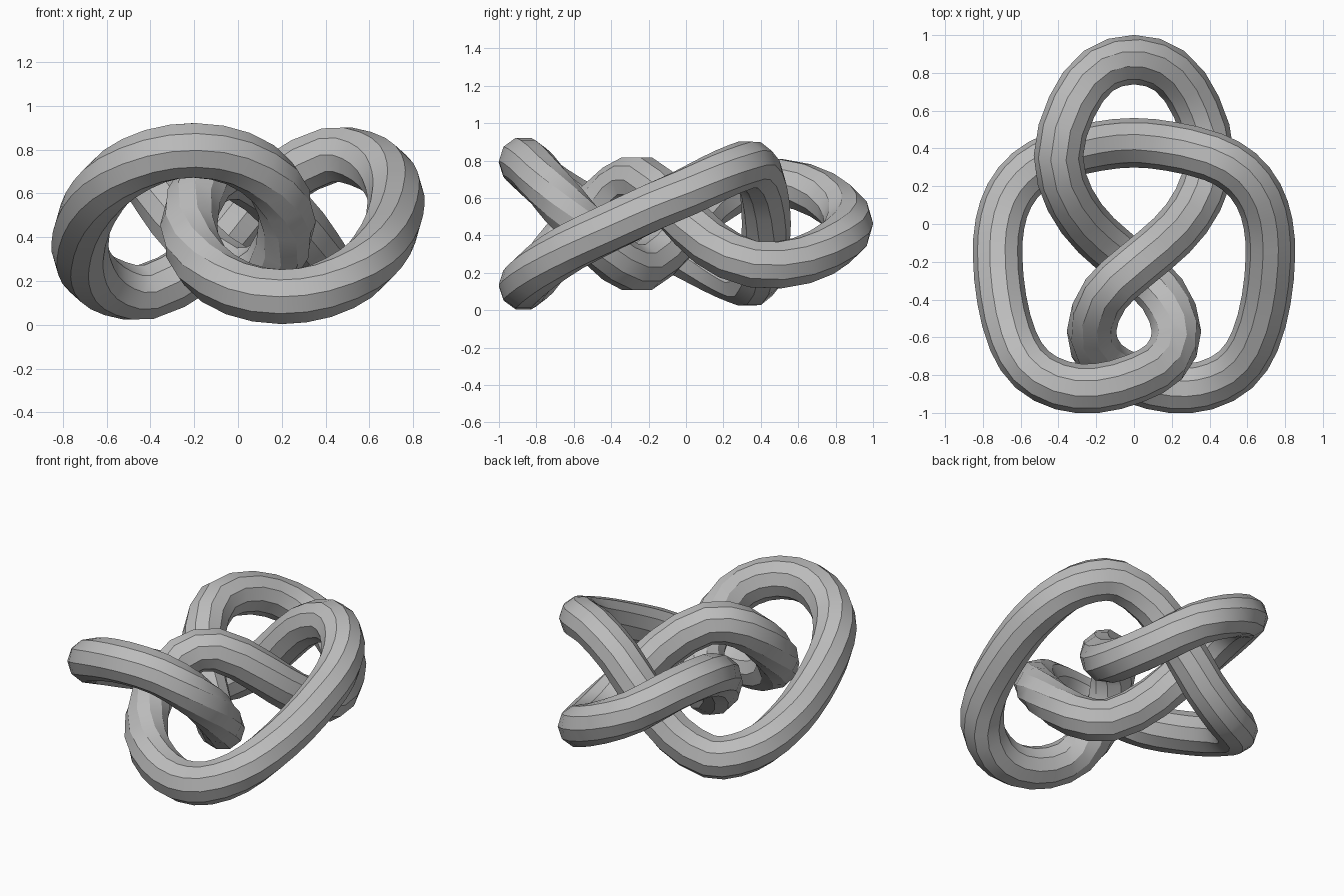
import bpy
import math
from mathutils import Vector

cube = bpy.data.objects.get("Cube")
if cube:
    bpy.data.objects.remove(cube, do_unlink=True)

MID = 0.4625      # height of the knot's two-fold axis
RADIUS = 0.131

# Half of the knot's centre line, from the back loop to the cross bar
half = [
    (0.00, 0.87, MID), (-0.19, 0.81, 0.56), (-0.33, 0.62, 0.66),
    (-0.40, 0.36, 0.68), (-0.34, 0.13, 0.57), (-0.20, -0.06, 0.38),
    (0.00, -0.23, 0.23), (0.15, -0.37, 0.27), (0.225, -0.57, 0.47),
    (0.16, -0.73, 0.65), (0.00, -0.82, 0.76), (-0.20, -0.87, 0.797),
    (-0.38, -0.855, 0.77), (-0.54, -0.77, 0.69), (-0.64, -0.62, 0.59),
    (-0.70, -0.40, 0.48), (-0.722, -0.17, 0.37), (-0.71, 0.00, 0.295),
    (-0.66, 0.15, 0.22), (-0.56, 0.275, 0.165), (-0.42, 0.355, 0.15),
    (-0.20, 0.41, 0.26), (0.00, 0.43, MID),
]

# The other half is the same path turned half way round the y axis
turned = [(-x, y, 2 * MID - z) for x, y, z in reversed(half[1:-1])]
path = [Vector(p) for p in half + turned]

# Closed curve with a ten-sided tube
curve = bpy.data.curves.new("knot_tube", "CURVE")
curve.dimensions = "3D"
curve.resolution_u = 2
curve.bevel_depth = RADIUS
curve.bevel_resolution = 3
curve.twist_mode = "Z_UP"
spline = curve.splines.new("BEZIER")
spline.bezier_points.add(len(path) - 1)
spline.use_cyclic_u = True
for i, point in enumerate(spline.bezier_points):
    here, before, after = path[i], path[i - 1], path[(i + 1) % len(path)]
    tangent = (after - before).normalized()
    point.handle_left_type = point.handle_right_type = "FREE"
    point.co = here
    point.handle_left = here - tangent * (here - before).length / 3
    point.handle_right = here + tangent * (after - here).length / 3

knot = bpy.data.objects.new("knot_tube", curve)
bpy.context.collection.objects.link(knot)

# Plain grey material
grey = bpy.data.materials.new("grey")
grey.use_nodes = True
colour = (0.5, 0.5, 0.5, 1)
grey.diffuse_color = colour
grey.node_tree.nodes["Principled BSDF"].inputs["Base Color"].default_value = colour
curve.materials.append(grey)

# Turn the curve into a mesh, smooth along the tube with crisp facets around it
bpy.ops.object.select_all(action="DESELECT")
knot.select_set(True)
bpy.context.view_layer.objects.active = knot
bpy.ops.object.convert(target="MESH")
bpy.ops.object.shade_smooth_by_angle(angle=math.radians(32))
